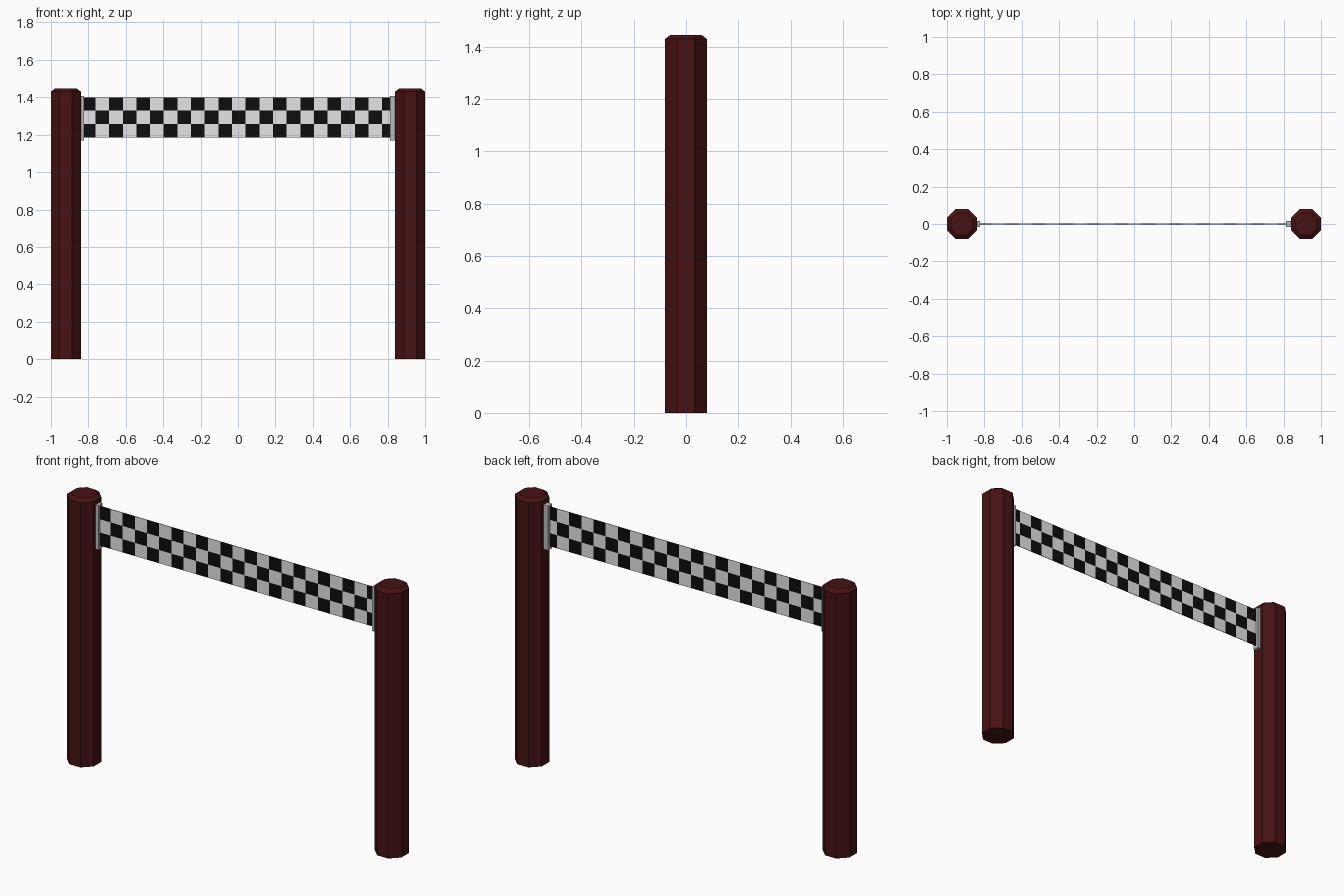
import bpy, bmesh, math
from mathutils import Matrix

cube = bpy.data.objects.get("Cube")
if cube:
    bpy.data.objects.remove(cube, do_unlink=True)


def material(name, rgb):
    m = bpy.data.materials.new(name)
    m.use_nodes = True
    m.diffuse_color = (*rgb, 1)
    node = next(n for n in m.node_tree.nodes if n.type == "BSDF_PRINCIPLED")
    node.inputs["Base Color"].default_value = (*rgb, 1)
    return m


dark_red = material("dark_red", (0.062, 0.006, 0.006))
grey = material("bracket_grey", (0.5, 0.5, 0.5))
white = material("check_white", (0.78, 0.78, 0.78))
black = material("check_black", (0.004, 0.004, 0.004))


def finish(name, bm, mats):
    mesh = bpy.data.meshes.new(name)
    bm.to_mesh(mesh)
    bm.free()
    for m in mats:
        mesh.materials.append(m)
    obj = bpy.data.objects.new(name, mesh)
    bpy.context.collection.objects.link(obj)
    return obj


# Octagonal post with a shallow chamfered top
def post(name, x):
    bm = bmesh.new()
    height, apothem = 1.43, 0.08
    r = apothem / math.cos(math.pi / 8)
    place = Matrix.Translation((x, 0, height / 2)) @ Matrix.Rotation(math.pi / 8, 4, "Z")
    bmesh.ops.create_cone(bm, cap_ends=True, segments=8, radius1=r, radius2=r,
                          depth=height, matrix=place)
    top = max(bm.faces, key=lambda f: f.calc_center_median().z)
    bmesh.ops.inset_region(bm, faces=[top], thickness=0.022, depth=0.016)
    finish(name, bm, [dark_red])


# Flat bracket on the inner side of a post
def bracket(name, x0, x1):
    bm = bmesh.new()
    place = Matrix.Translation(((x0 + x1) / 2, 0, 1.288))
    size = Matrix.Diagonal((abs(x1 - x0), 0.034, 0.24, 1))
    bmesh.ops.create_cube(bm, size=1, matrix=place @ size)
    finish(name, bm, [grey])


post("left_post", 0.92)
post("right_post", -0.92)
bracket("left_bracket", 0.85, 0.813)
bracket("right_bracket", -0.85, -0.823)

# Thin checkered banner, with part-width columns at both ends
xs = [-0.83] + [-0.762 + 0.073 * k for k in range(22)] + [0.82]
zs = [1.185 + 0.0715 * k for k in range(4)]
bm = bmesh.new()
grid = [[bm.verts.new((x, 0, z)) for z in zs] for x in xs]
for i in range(len(xs) - 1):
    for j in range(len(zs) - 1):
        face = bm.faces.new((grid[i][j], grid[i + 1][j], grid[i + 1][j + 1], grid[i][j + 1]))
        face.material_index = 1 if (i + j) % 2 == 0 else 0
banner = finish("checkered_banner", bm, [white, black])
thick = banner.modifiers.new("thickness", "SOLIDIFY")
thick.thickness = 0.003
thick.offset = 0
